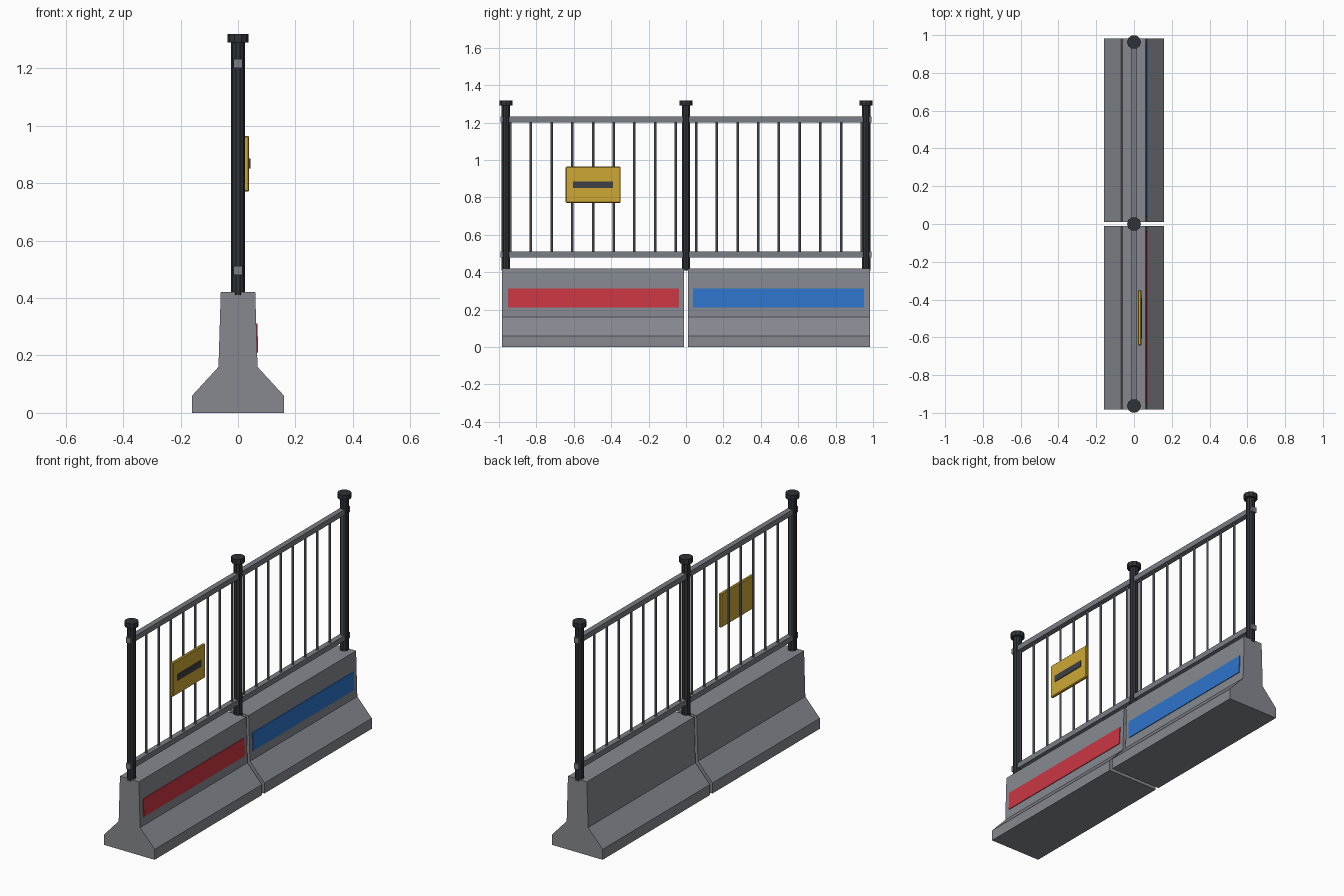
import bpy, bmesh, math
from mathutils import Matrix, Vector

if "Cube" in bpy.data.objects:
    bpy.data.objects.remove(bpy.data.objects["Cube"])


def material(name, rgb):
    """Flat material from 0-255 display values, stored as linear."""
    m = bpy.data.materials.new(name)
    lin = [((c / 255 + 0.055) / 1.055) ** 2.4 for c in rgb]
    m.diffuse_color = (*lin, 1)
    m.use_nodes = True
    m.node_tree.nodes["Principled BSDF"].inputs["Base Color"].default_value = m.diffuse_color
    return m


concrete = material("concrete grey", (134, 137, 144))
steel = material("rail grey", (122, 125, 133))
post_dark = material("post charcoal", (46, 51, 56))
red = material("panel red", (203, 54, 67))
blue = material("panel blue", (46, 116, 204))
yellow = material("sign yellow", (205, 168, 54))
stripe_dark = material("stripe charcoal", (62, 63, 70))


def finish(name, bm, mat):
    bmesh.ops.recalc_face_normals(bm, faces=bm.faces)
    me = bpy.data.meshes.new(name)
    bm.to_mesh(me)
    bm.free()
    me.materials.append(mat)
    ob = bpy.data.objects.new(name, me)
    bpy.context.collection.objects.link(ob)
    return ob


def extrude_y(name, profile, y0, y1, mat):
    """Closed (x, z) profile swept along y."""
    bm = bmesh.new()
    face = bm.faces.new([bm.verts.new((x, y0, z)) for x, z in profile])
    ext = bmesh.ops.extrude_face_region(bm, geom=[face])
    verts = [g for g in ext["geom"] if isinstance(g, bmesh.types.BMVert)]
    bmesh.ops.translate(bm, verts=verts, vec=(0, y1 - y0, 0))
    return finish(name, bm, mat)


def box(name, lo, hi, mat, bevel=0):
    lo, hi = Vector(lo), Vector(hi)
    bm = bmesh.new()
    m = Matrix.Translation((lo + hi) / 2) @ Matrix.Diagonal((*(hi - lo), 1))
    bmesh.ops.create_cube(bm, size=1, matrix=m)
    if bevel:
        bmesh.ops.bevel(bm, geom=bm.edges[:], offset=bevel, segments=1, affect='EDGES')
    return finish(name, bm, mat)


def add_cylinder(bm, y, z0, z1, r, sides):
    # first corner points along +y
    m = Matrix.Translation((0, y, (z0 + z1) / 2)) @ Matrix.Rotation(math.pi / 2, 4, 'Z')
    bmesh.ops.create_cone(bm, cap_ends=True, segments=sides, radius1=r, radius2=r,
                          depth=z1 - z0, matrix=m)


# Concrete barriers with a coloured plate on the right side of each
half = [(0.16, 0), (0.16, 0.06), (0.068, 0.16), (0.06, 0.42)]
profile = half + [(-x, z) for x, z in reversed(half)]


def wall_x(z):
    return 0.068 - 0.008 * (z - 0.16) / 0.26


plate = [(wall_x(0.21) - 0.002, 0.21), (wall_x(0.21) + 0.004, 0.21),
         (wall_x(0.312) + 0.004, 0.312), (wall_x(0.312) - 0.002, 0.312)]
for side, s, mat in (("near", -1, red), ("far", 1, blue)):
    y0, y1 = sorted((s * 0.011, s * 0.983))
    extrude_y(side + "_barrier", profile, y0, y1, concrete)
    y0, y1 = sorted((s * 0.037, s * 0.952))
    extrude_y(side + "_colour_plate", plate, y0, y1, mat)

    # Upright bars
    bm = bmesh.new()
    for i in range(9):
        add_cylinder(bm, s * (0.497 + (i - 4) * 0.1107), 0.49, 1.22, 0.0065, 8)
    finish(side + "_bars", bm, steel)

    # Horizontal rails
    for label, z in (("lower", 0.495), ("upper", 1.216)):
        y0, y1 = sorted((0, s * 0.993))
        box(f"{side}_{label}_rail", (-0.0155, y0, z - 0.0155),
            (0.0155, y1, z + 0.0155), steel)

# Posts with caps
for label, y in (("near", -0.963), ("middle", 0), ("far", 0.963)):
    bm = bmesh.new()
    add_cylinder(bm, y, 0.41, 1.30, 0.0238, 10)
    finish(label + "_post", bm, post_dark)
    bm = bmesh.new()
    add_cylinder(bm, y, 1.29, 1.318, 0.037, 10)
    finish(label + "_post_cap", bm, post_dark)

# Yellow sign with a dark stripe
box("sign", (0.021, -0.643, 0.77), (0.039, -0.35, 0.964), yellow, 0.004)
box("sign_stripe", (0.036, -0.605, 0.85), (0.043, -0.39, 0.886), stripe_dark)
